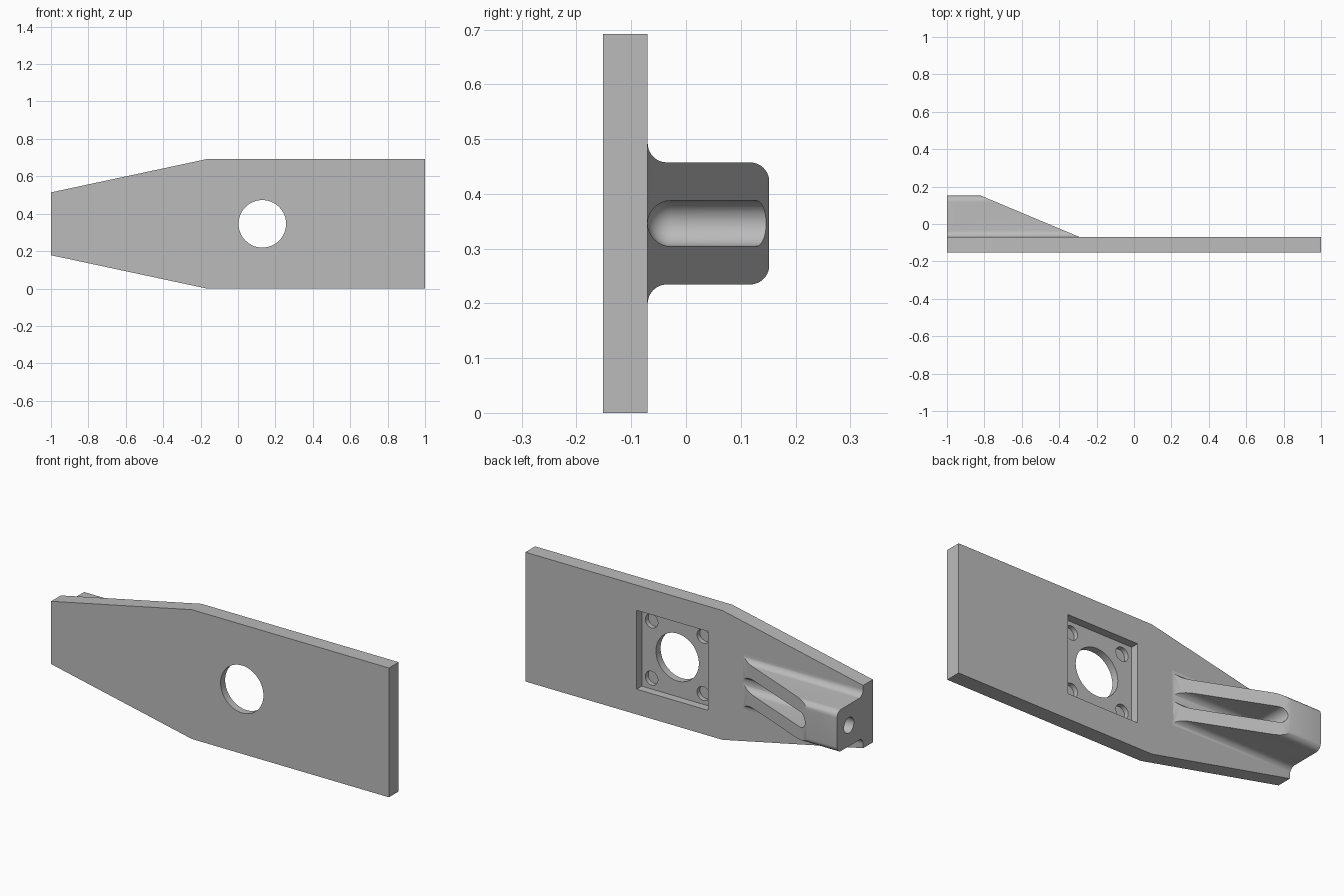
import bpy, bmesh, math
from mathutils import Vector, Matrix

cube = bpy.data.objects.get("Cube")
if cube:
    bpy.data.objects.remove(cube, do_unlink=True)

grey = bpy.data.materials.new("plain grey")
grey.use_nodes = True
colour = (0.5, 0.5, 0.5, 1)
grey.diffuse_color = colour
grey.node_tree.nodes["Principled BSDF"].inputs["Base Color"].default_value = colour

FRONT, BACK, TOP = -0.152, -0.07, 0.152   # depths in y
MID = 0.346                               # centre height
HOLE_X = 0.13                             # centre of the mounting pocket
SLOT_R = 0.0415


def finish(name, bm):
    bmesh.ops.recalc_face_normals(bm, faces=bm.faces)
    mesh = bpy.data.meshes.new(name)
    bm.to_mesh(mesh)
    bm.free()
    mesh.materials.append(grey)
    ob = bpy.data.objects.new(name, mesh)
    bpy.context.collection.objects.link(ob)
    return ob


def extrude(name, points, offset):
    bm = bmesh.new()
    face = bm.faces.new([bm.verts.new(p) for p in points])
    res = bmesh.ops.extrude_face_region(bm, geom=[face])
    verts = [g for g in res["geom"] if isinstance(g, bmesh.types.BMVert)]
    bmesh.ops.translate(bm, vec=offset, verts=verts)
    return finish(name, bm)


def cylinder(name, centre, radius, depth, axis):
    bm = bmesh.new()
    turn = Matrix.Rotation(math.pi / 2, 4, axis)
    bmesh.ops.create_cone(bm, cap_ends=True, segments=64, radius1=radius, radius2=radius,
                          depth=depth, matrix=Matrix.Translation(centre) @ turn)
    return finish(name, bm)


def cut(ob, cutter):
    cutter.hide_render = True
    mod = ob.modifiers.new("cut", "BOOLEAN")
    mod.operation, mod.solver, mod.object = "DIFFERENCE", "EXACT", cutter
    bpy.ops.object.select_all(action="DESELECT")
    bpy.context.view_layer.objects.active = ob
    ob.select_set(True)
    bpy.ops.object.modifier_apply(modifier=mod.name)
    bpy.data.objects.remove(cutter, do_unlink=True)


def smooth(ob):
    bpy.ops.object.select_all(action="DESELECT")
    bpy.context.view_layer.objects.active = ob
    ob.select_set(True)
    bpy.ops.object.shade_smooth_by_angle(angle=math.radians(30))


# Tapered plate
upper = [(1, 0.346), (-0.167, 0.346), (-1, 0.168)]
outline = upper + [(x, -h) for x, h in reversed(upper)]
plate = extrude("plate", [(x, FRONT, MID + h) for x, h in outline], (0, BACK - FRONT, 0))

# Square pocket on the back, large through hole, four blind screw holes
FLOOR, HALF = -0.113, 0.211
square = [(HOLE_X + sx * HALF, FLOOR, MID + sz * HALF)
          for sx, sz in ((-1, -1), (1, -1), (1, 1), (-1, 1))]
cut(plate, extrude("pocket_cutter", square, (0, 0.2, 0)))
cut(plate, cylinder("hole_cutter", (HOLE_X, FRONT, MID), 0.127, 0.4, "X"))
for sx in (-1, 1):
    for sz in (-1, 1):
        centre = (HOLE_X + sx * 0.153, FLOOR, MID + sz * 0.153)
        cut(plate, cylinder("screw_cutter", centre, 0.037, 0.05, "X"))
smooth(plate)

# Boss: filleted cross-section, swept along x, with a sloped end
R, SIDE, STEPS = 0.035, 0.1115, 10
half = [(BACK - 0.005, SIDE + R)]
for i in range(STEPS + 1):
    a = math.pi / 2 * i / STEPS
    half.append((BACK + R - R * math.cos(a), SIDE + R - R * math.sin(a)))
for i in range(STEPS + 1):
    a = math.pi / 2 * i / STEPS
    half.append((TOP - R + R * math.sin(a), SIDE - R + R * math.cos(a)))
section = half + [(y, -h) for y, h in reversed(half)]
boss = extrude("boss", [(-1, y, MID + h) for y, h in section], (1, 0, 0))
for v in boss.data.vertices:
    if v.co.x > -0.5:
        v.co.x = -0.29 - max(0, v.co.y - BACK) * 0.53 / 0.222

# Round-bottomed slot running in from the slope
bm = bmesh.new()
for x in (-0.765, 0):
    for y in (BACK + SLOT_R, 0.4):
        spot = Matrix.Translation((x, y, MID)) @ Matrix.Rotation(math.pi / 2, 4, "X")
        bmesh.ops.create_uvsphere(bm, u_segments=32, v_segments=16, radius=SLOT_R, matrix=spot)
hull = bmesh.ops.convex_hull(bm, input=bm.verts[:])
inner = [g for g in hull["geom_interior"] if isinstance(g, bmesh.types.BMVert)]
bmesh.ops.delete(bm, geom=inner, context="VERTS")
# Discard sphere faces left inside the hull
keep = {g for g in hull["geom"] if isinstance(g, bmesh.types.BMFace)}
bmesh.ops.delete(bm, geom=[f for f in bm.faces if f not in keep], context="FACES")
cut(boss, finish("slot_cutter", bm))

# Blind hole in the narrow end
cut(boss, cylinder("end_cutter", (-1, 0.05, MID), SLOT_R, 0.3, "Y"))
smooth(boss)
